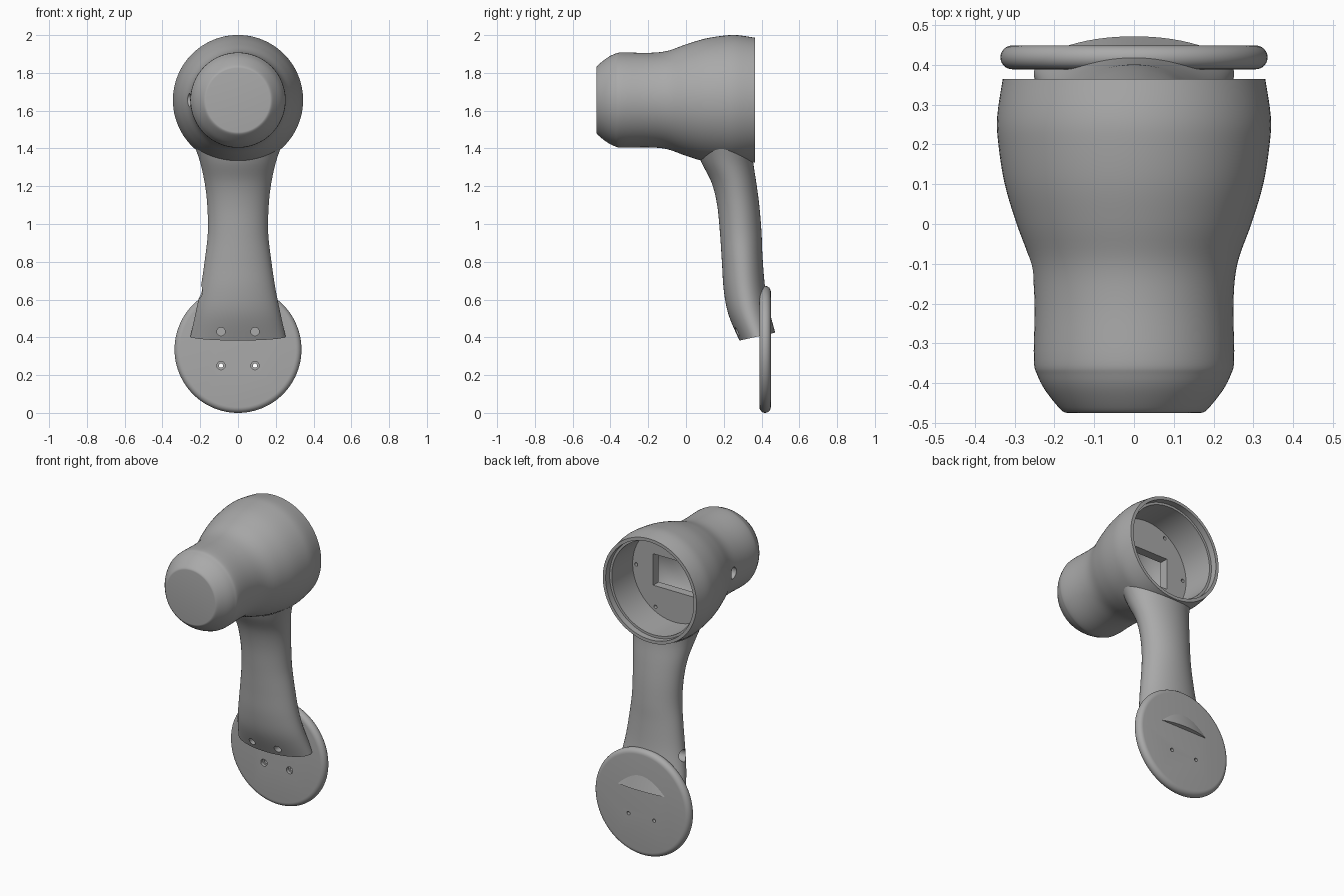
import bpy, bmesh, math
from mathutils import Vector, Matrix

cube = bpy.data.objects.get("Cube")
if cube:
    bpy.data.objects.remove(cube)

grey = bpy.data.materials.new("plain grey")
grey.use_nodes = True
colour = (0.4, 0.4, 0.4, 1)
grey.diffuse_color = colour
grey.node_tree.nodes["Principled BSDF"].inputs["Base Color"].default_value = colour

HEAD_Z, PLATE_Z = 1.656, 0.336


def smooth_path(points, steps):
    """Catmull-Rom interpolation through tuples of any length."""
    out = []
    for i in range(len(points) - 1):
        a, b, c, d = (points[min(max(i + k, 0), len(points) - 1)] for k in (-1, 0, 1, 2))
        for s in range(steps):
            t = s / steps
            out.append(tuple(
                q + 0.5 * t * (r - p + t * (2 * p - 5 * q + 4 * r - u + t * (3 * (q - r) + u - p)))
                for p, q, r, u in zip(a, b, c, d)))
    return out + [points[-1]]


def loft(name, rings):
    """Skin a list of equal rings of points and cap both ends."""
    bm = bmesh.new()
    loops = [[bm.verts.new(p) for p in ring] for ring in rings]
    n = len(loops[0])
    for lower, upper in zip(loops, loops[1:]):
        for i in range(n):
            j = (i + 1) % n
            bm.faces.new((lower[i], lower[j], upper[j], upper[i]))
    bm.faces.new(loops[0])
    bm.faces.new(loops[-1])
    bmesh.ops.recalc_face_normals(bm, faces=bm.faces)
    mesh = bpy.data.meshes.new(name)
    bm.to_mesh(mesh)
    bm.free()
    obj = bpy.data.objects.new(name, mesh)
    bpy.context.collection.objects.link(obj)
    mesh.materials.append(grey)
    return obj


def turned(name, profile, z, x=0, sides=96):
    """Turn a (y, radius) profile about an axis along y."""
    turn = [math.tau * i / sides for i in range(sides)]
    return loft(name, [[(x + r * math.cos(a), y, z + r * math.sin(a)) for a in turn]
                       for y, r in profile])


def drill(x, z, y0, y1, radius):
    return turned("drill", [(y0, radius), (y1, radius)], z, x, 24)


def side_drill(y, z, x0, x1, radius):
    obj = drill(0, 0, x0, x1, radius)
    obj.data.transform(Matrix.Translation((0, y, z)) @ Matrix.Rotation(-math.pi / 2, 4, "Z"))
    return obj


def box(size, centre):
    bm = bmesh.new()
    bmesh.ops.create_cube(bm, size=1)
    bmesh.ops.scale(bm, vec=Vector(size), verts=bm.verts)
    bmesh.ops.translate(bm, vec=Vector(centre), verts=bm.verts)
    mesh = bpy.data.meshes.new("box")
    bm.to_mesh(mesh)
    bm.free()
    obj = bpy.data.objects.new("box", mesh)
    bpy.context.collection.objects.link(obj)
    return obj


def cut(target, cutters):
    bpy.context.view_layer.objects.active = target
    for cutter in cutters:
        mod = target.modifiers.new("cut", "BOOLEAN")
        mod.operation, mod.solver, mod.object = "DIFFERENCE", "EXACT", cutter
        bpy.ops.object.modifier_apply(modifier=mod.name)
        bpy.data.objects.remove(cutter)


# Head: hollow turned shell with an open recessed back
outline = [(-0.475, 0.165), (-0.468, 0.183), (-0.42, 0.222), (-0.38, 0.243), (-0.34, 0.252),
           (-0.2, 0.25), (-0.1, 0.26), (0, 0.295), (0.1, 0.325), (0.2, 0.341),
           (0.27, 0.344), (0.365, 0.33)]
outer = smooth_path(outline, 5)
recess = [(0.365, 0.31), (0.325, 0.31), (0.325, 0.295), (0.115, 0.295)]
head = turned("lamp_head", outer + recess, HEAD_Z)
inner = [(y, r - 0.04) for y, r in outer if -0.43 < y < 0.08]
cutters = [turned("hollow", inner, HEAD_Z),
           box((0.3, 0.3, 0.2), (0, 0.09, HEAD_Z)),
           side_drill(-0.11, HEAD_Z, -0.35, -0.15, 0.036)]
for k in range(6):
    a = k * math.pi / 3
    cutters.append(drill(0.27 * math.cos(a), HEAD_Z + 0.27 * math.sin(a), 0.085, 0.2, 0.011))
cut(head, cutters)

# Arm: oval sections given as front y, z, back y, z and half width
sections = [(0.05, 1.42, 0.352, 1.42, 0.232), (0.08, 1.33, 0.357, 1.32, 0.2),
            (0.135, 1.22, 0.375, 1.2, 0.175), (0.165, 1.1, 0.39, 1.08, 0.162),
            (0.18, 0.95, 0.4, 0.95, 0.16), (0.19, 0.8, 0.405, 0.83, 0.175),
            (0.2, 0.65, 0.417, 0.68, 0.197), (0.225, 0.52, 0.437, 0.56, 0.222),
            (0.283, 0.383, 0.472, 0.425, 0.252)]
rings = []
for fy, fz, by, bz, width in smooth_path(sections, 5):
    ring = []
    for i in range(64):
        a = math.tau * i / 64
        t = (1 - math.cos(a)) / 2
        ring.append((width * math.sin(a), fy + (by - fy) * t, fz + (bz - fz) * t))
    rings.append(ring)
arm = loft("curved_arm", rings)
saddle = turned("saddle", [(y, r * 1.005) for y, r in outer], HEAD_Z)
cut(arm, [saddle, side_drill(0.31, 0.64, -0.3, -0.1, 0.036)]
    + [drill(x, 0.43, 0.1, 0.385, 0.022) for x in (-0.09, 0.09)])

# Wall plate: disc with a fully rounded rim and countersunk screw holes
R, HALF, MID = 0.336, 0.03, 0.419
rim = [(MID - HALF * math.cos(math.pi * k / 12), R - HALF + HALF * math.sin(math.pi * k / 12))
       for k in range(13)]
plate = turned("wall_plate", rim, PLATE_Z)
cutters = []
for x in (-0.09, 0.09):
    cutters += [drill(x, 0.25, 0.35, 0.5, 0.011), drill(x, 0.25, 0.35, 0.41, 0.022)]
cut(plate, cutters)

# Smooth shading with crisp edges
bpy.ops.object.select_all(action="DESELECT")
for obj in (head, arm, plate):
    obj.select_set(True)
bpy.context.view_layer.objects.active = head
bpy.ops.object.shade_smooth_by_angle(angle=math.radians(35))
